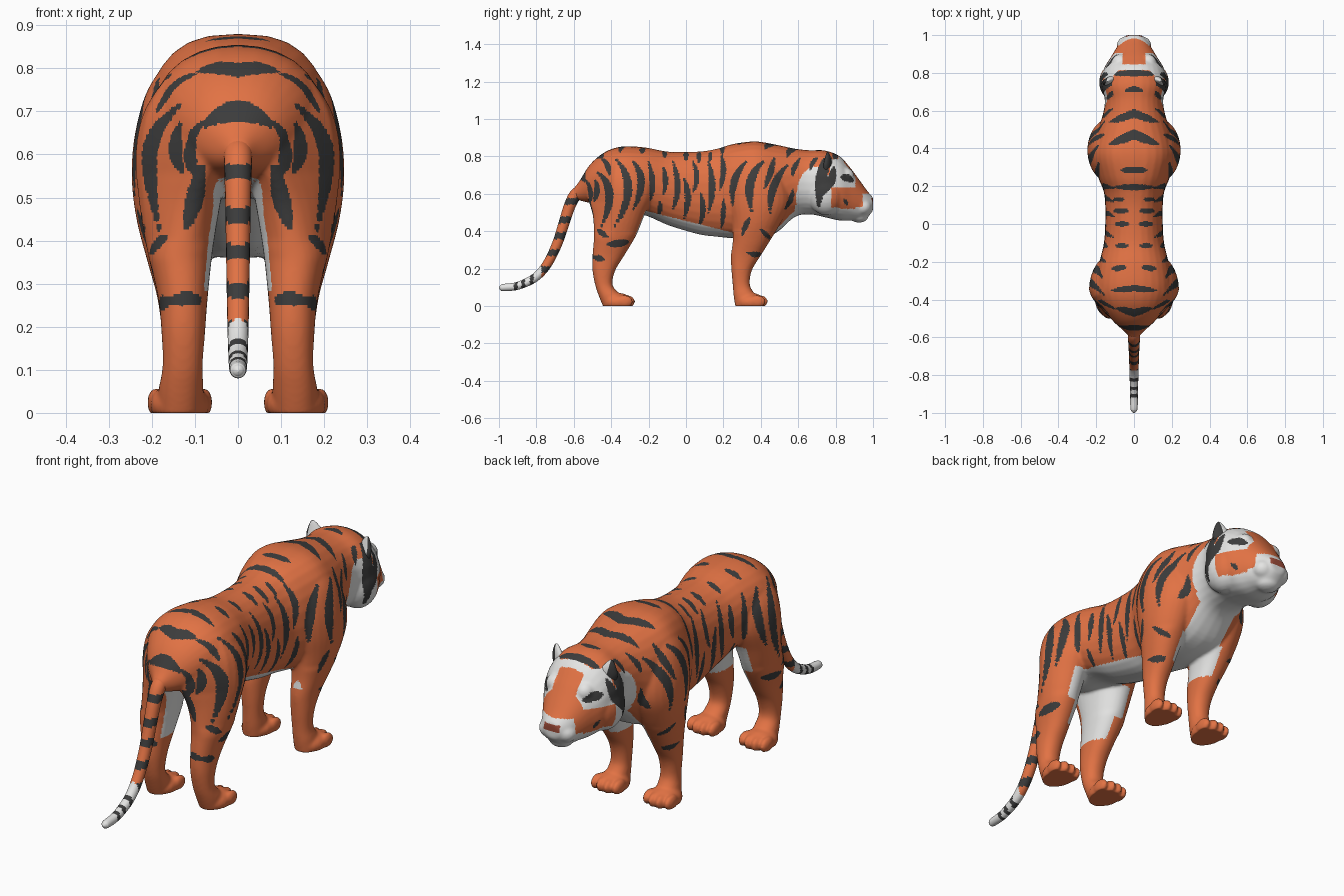
import bpy, bmesh, math
from mathutils import Vector, Matrix

# ---------- materials ----------
MATS = []
for name, col in (("orange fur", (0.76, 0.17, 0.058)), ("black stripe", (0.045, 0.045, 0.045)),
                  ("white fur", (0.78, 0.78, 0.77)), ("nose brown", (0.33, 0.07, 0.04))):
    m = bpy.data.materials.new(name)
    m.diffuse_color = (*col, 1)
    MATS.append(m)
ORANGE, BLACK, WHITE, NOSE = range(4)


# ---------- helpers ----------
def resample(keys, sub=5):
    """Catmull-Rom resampling of key tuples."""
    out, n = [], len(keys)
    for i in range(n - 1):
        p0, p1, p2, p3 = keys[max(i - 1, 0)], keys[i], keys[i + 1], keys[min(i + 2, n - 1)]
        for k in range(sub):
            t = k / sub
            out.append(tuple(0.5 * (2 * b + (c - a) * t + (2 * a - 5 * b + 4 * c - d) * t * t
                                    + (3 * b - a - 3 * c + d) * t ** 3)
                             for a, b, c, d in zip(p0, p1, p2, p3)))
    return out + [tuple(keys[-1])]


def loft(bm, rings):
    vs = [[bm.verts.new(p) for p in r] for r in rings]
    n = len(vs[0])
    for a, b in zip(vs, vs[1:]):
        for i in range(n):
            j = (i + 1) % n
            bm.faces.new((a[i], a[j], b[j], b[i]))
    bm.faces.new(vs[0])
    bm.faces.new(vs[-1])


def oval(c, u, v, n=28, e=0.92):
    pts = []
    for i in range(n):
        a = 2 * math.pi * i / n
        cs, sn = math.cos(a), math.sin(a)
        pts.append(c + u * math.copysign(abs(cs) ** e, cs) + v * math.copysign(abs(sn) ** e, sn))
    return pts


def ball(bm, c, r):
    bmesh.ops.create_uvsphere(bm, u_segments=20, v_segments=14, radius=1,
                              matrix=Matrix.Translation(c) @ Matrix.Diagonal((*r, 1)))


def make_object(name, bm):
    bmesh.ops.recalc_face_normals(bm, faces=bm.faces)
    me = bpy.data.meshes.new(name)
    bm.to_mesh(me)
    bm.free()
    for m in MATS:
        me.materials.append(m)
    ob = bpy.data.objects.new(name, me)
    bpy.context.collection.objects.link(ob)
    return ob


def paint(me, rule):
    for p in me.polygons:
        p.material_index = rule(p.center, p.normal)
        p.use_smooth = True


# ---------- body, neck and head: (y, bottom, top, half width) ----------
bm = bmesh.new()
TORSO = [(-.60, .58, .63, .025), (-.57, .565, .668, .05), (-.51, .55, .76, .115), (-.43, .53, .825, .17),
         (-.34, .50, .853, .20), (-.22, .485, .848, .187), (-.09, .43, .825, .158), (.07, .383, .826, .152),
         (.17, .37, .842, .16), (.25, .362, .866, .19), (.37, .36, .88, .215), (.48, .39, .863, .198),
         (.58, .475, .842, .165), (.66, .49, .833, .155), (.74, .475, .832, .175), (.82, .457, .802, .16),
         (.88, .457, .737, .125), (.93, .46, .67, .095), (.97, .475, .615, .07), (1.0, .51, .58, .04)]
loft(bm, [oval(Vector((0, y, (b + t) / 2)), Vector((w, 0, 0)), Vector((0, 0, (t - b) / 2)),
               e=.92 - .17 * math.exp(-((y - .36) / .14) ** 2)) for y, b, t, w in resample(TORSO)])

# ---------- legs: (z, back y, front y, inner x, outer x) ----------
HIND = [(-.01, -.44, -.32, .085, .185), (.05, -.465, -.34, .08, .185), (.11, -.485, -.392, .082, .175),
        (.19, -.50, -.378, .076, .178), (.27, -.50, -.33, .07, .186), (.38, -.492, -.265, .058, .212),
        (.49, -.50, -.22, .04, .23), (.60, -.53, -.17, .02, .238), (.70, -.51, -.18, .02, .218),
        (.79, -.44, -.25, .02, .16)]
FORE = [(-.01, .265, .38, .085, .185), (.05, .255, .375, .082, .182), (.11, .25, .342, .085, .172),
        (.19, .243, .352, .08, .177), (.27, .24, .40, .073, .188), (.35, .25, .45, .064, .21),
        (.45, .245, .51, .04, .236), (.55, .225, .555, .02, .247), (.65, .225, .545, .02, .239),
        (.75, .25, .50, .02, .21), (.83, .31, .44, .02, .155)]
for s in (1, -1):
    for keys, heel in ((HIND, -.44), (FORE, .27)):
        rings = [oval(Vector((s * (xa + xb) / 2, (ya + yb) / 2, z)), Vector(((xb - xa) / 2, 0, 0)),
                      Vector((0, (yb - ya) / 2, 0)), e=.92 if z < .4 else 1.02)
                 for z, ya, yb, xa, xb in resample(keys)]
        for r in rings:  # the haunch narrows towards the tail
            for p in r:
                up = min(max((p.z - .36) / .2, 0), 1)
                p.x *= 1 - .4 * up * min(max((-.37 - p.y) / .15, 0), 1)
        loft(bm, rings)
        # paw and four toes
        ball(bm, (s * .135, heel + .075, .02), (.07, .08, .05))
        for k in range(4):
            dx = (k - 1.5) * .037
            ball(bm, (s * .135 + dx, heel + .130 - abs(k - 1.5) * .012, .024), (.02, .044, .034))
    # muzzle pads, cheeks and brows
    ball(bm, (s * .042, .945, .53), (.05, .048, .045))
    ball(bm, (s * .10, .75, .60), (.085, .10, .115))
    ball(bm, (s * .075, .85, .695), (.045, .05, .045))
ball(bm, (0, .925, .478), (.055, .05, .032))  # chin

body = make_object("body", bm)
rm = body.modifiers.new("fuse", 'REMESH')
rm.mode, rm.voxel_size = 'VOXEL', 0.0065
sm = body.modifiers.new("soften", 'SMOOTH')
sm.factor, sm.iterations = 0.5, 9
bpy.context.view_layer.update()
mesh = bpy.data.meshes.new_from_object(body.evaluated_get(bpy.context.evaluated_depsgraph_get()))
body.modifiers.clear()
body.data = mesh
for v in mesh.vertices:
    v.co.z = max(v.co.z, 0)
mesh.materials.clear()
for m in MATS:
    mesh.materials.append(m)


# ---------- stripes: start, middle, end and width, tapered ----------
def stripe_set(rows):
    out = []
    for a0, b0, a1, b1, a2, b2, w in rows:
        pts = []
        for i in range(17):
            t = i / 16
            f, g, h = (1 - t) * (1 - 2 * t), 4 * t * (1 - t), t * (2 * t - 1)
            pts.append((a0 * f + a1 * g + a2 * h, b0 * f + b1 * g + b2 * h,
                        (w * (.35 + .65 * math.sin(math.pi * t)) / 2) ** 2))
        A, B = [p[0] for p in pts], [p[1] for p in pts]
        out.append((min(A) - w, max(A) + w, min(B) - w, max(B) + w, pts))
    return out


def hit(stripes, a, b):
    for a0, a1, b0, b1, pts in stripes:
        if a0 < a < a1 and b0 < b < b1 and any((a - p) ** 2 + (b - q) ** 2 < r for p, q, r in pts):
            return True
    return False


HAUNCH = [(-.54, .68, -.51, .61, -.52, .54, .026), (-.47, .71, -.41, .60, -.45, .43, .046),
          (-.37, .78, -.31, .62, -.38, .43, .048), (-.28, .77, -.24, .66, -.28, .52, .042),
          (-.42, .33, -.36, .335, -.31, .345, .042), (-.49, .26, -.465, .255, -.44, .25, .035),
          (-.47, .41, -.45, .39, -.42, .37, .03), (-.45, .79, -.42, .75, -.41, .70, .03)]
FLANK = [(-.20, .77, -.18, .66, -.19, .57, .034), (-.12, .74, -.11, .67, -.12, .60, .03),
         (-.07, .77, -.045, .64, -.07, .52, .036), (-.01, .68, .01, .58, -.01, .47, .034),
         (.04, .77, .055, .69, .04, .61, .03), (.08, .60, .09, .51, .07, .43, .03),
         (.12, .77, .14, .64, .12, .50, .037), (.19, .80, .20, .72, .18, .62, .031),
         (.20, .57, .20, .50, .19, .42, .028), (-.14, .56, -.14, .52, -.15, .48, .026)]
SHOULDER = [(.32, .77, .26, .67, .25, .54, .04), (.41, .77, .345, .66, .35, .51, .05),
            (.47, .79, .45, .71, .42, .63, .035), (.54, .75, .47, .64, .45, .50, .044),
            (.57, .62, .56, .57, .53, .52, .028), (.34, .47, .32, .43, .30, .38, .03),
            (.33, .285, .37, .275, .40, .28, .03), (.40, .41, .43, .38, .45, .36, .026),
            (.61, .79, .58, .74, .57, .70, .028)]
FACE = [(.76, .81, .725, .69, .71, .54, .062), (.79, .74, .775, .67, .735, .60, .046),
        (.70, .79, .68, .77, .665, .73, .026), (.83, .69, .86, .685, .89, .67, .04),
        (.845, .57, .855, .555, .86, .54, .02)]
REAR = [(.135, .67, .145, .61, .13, .56, .032), (.085, .57, .10, .50, .12, .43, .042),
        (.08, .255, .12, .265, .16, .255, .034), (-.075, .67, 0, .70, .075, .67, .05)]
SIDE, HEAD, BACK = stripe_set(HAUNCH + FLANK + SHOULDER), stripe_set(FACE), stripe_set(REAR)
# spine stripes: y, inner x, outer x, width, slant
SPINE = [(-.47, 0, .10, .042, .25), (-.34, 0, .125, .034, -.1), (-.225, .04, .12, .03, -.1),
         (-.115, .03, .10, .028, 0), (0, .025, .10, .028, 0), (.07, .03, .11, .028, 0), (.13, .05, .11, .022, 0),
         (.195, 0, .115, .03, 0), (.285, 0, .075, .036, 0), (.475, 0, .14, .054, -.4),
         (.585, 0, .135, .046, -.35), (.715, 0, .05, .032, -.2), (.80, 0, .125, .034, -.05)]


def body_rule(c, n):
    x, y, z = abs(c.x), c.y, c.z
    nx = n.x if c.x > 0 else -n.x
    if y > .58:  # head
        if y > .965 and .545 < z < .575 and x < .04:
            return NOSE
        if n.z < .75 and x > .04 and hit(HEAD, y, z):
            return BLACK
        if y > .945 and z < .60 or y > .905 and z < .53 or n.z < -.55 or z < .47:
            return WHITE
        if y < .775 and z < .75 and n.z < .5 and ((y - .69) / .10) ** 2 + ((z - .58) / .165) ** 2 < 1:
            return WHITE  # cheek ruff
        if .815 < y < .845 and z > .7 or x > .06 and .77 < y < .905 and .635 < z < .785:
            return WHITE  # brow band and eye patches
    if y > .38 and z > .28 and (x < .055 and n.z < .3 and z < .6 or y > .585 and z < .52):
        return WHITE  # chest and throat
    if -.27 < y < .25 and x < .16 and .3 < z < .455 - .25 * y and (n.z < .1 or z < .42) and nx < .95:
        return WHITE  # belly
    if .28 < z < .60 and n.y > -.4 and (nx < -.3 or x < .1 and n.z < -.4 and y > -.48):
        return WHITE  # inner legs
    if n.z > .45 and z > .6:
        for sy, xa, xb, w, k in SPINE:
            if xa <= x < xb:
                t = (x - xa) / (xb - xa)
                taper = 1 - t ** 3 if xa == 0 else .4 + .6 * math.sin(math.pi * t)
                if abs(y - sy - k * x) < w / 2 * taper:
                    return BLACK
    if y < -.42 and n.y < -.55 and (hit(BACK, x, z)):
        return BLACK
    if n.z < .7 and nx > .35 and y < .64 and hit(SIDE, y, z):
        return BLACK
    return ORANGE


paint(mesh, body_rule)

# ---------- tail: (y, z, radius) ----------
bm = bmesh.new()
TAIL = resample([(-.53, .62, .03), (-.585, .60, .033), (-.62, .54, .031), (-.65, .45, .029), (-.69, .33, .027),
                 (-.745, .22, .025), (-.81, .15, .023), (-.90, .108, .021), (-.975, .099, .019),
                 (-.992, .098, .013), (-1.0, .098, .003)], 12)
rings = []
for i, (y, z, r) in enumerate(TAIL):
    a, b = TAIL[max(i - 1, 0)], TAIL[min(i + 1, len(TAIL) - 1)]
    d = Vector((0, b[0] - a[0], b[1] - a[1])).normalized()
    rings.append(oval(Vector((0, y, z)), Vector((r, 0, 0)), Vector((r, 0, 0)).cross(d), 20, 1))
loft(bm, rings)
tail = make_object("tail", bm)


def tail_rule(c, n):
    if c.y < -.775:
        return BLACK if any(abs(c.y - q) < .01 for q in (-.825, -.87, -.91)) else WHITE
    return BLACK if any(abs(c.z - q) < .018 for q in (.56, .46, .375, .285, .195)) else ORANGE


paint(tail.data, tail_rule)

# ---------- ears: black on the outside, white inside ----------
for s, side in ((1, "right"), (-1, "left")):
    bm = bmesh.new()
    EAR = [(.112, .76, .72, .044, .022), (.124, .76, .755, .042, .02), (.134, .76, .79, .027, .014),
           (.14, .758, .815, .012, .007), (.142, .757, .823, .003, .003)]
    loft(bm, [oval(Vector((s * x, y, z)), Vector((s * u, -.4 * u, 0)), Vector((s * .4 * v, v, 0)), 20, 1)
              for x, y, z, u, v in resample(EAR)])
    ear = make_object(side + " ear", bm)
    paint(ear.data, lambda c, n: BLACK if n.x * math.copysign(1, c.x) > .35 else WHITE)
